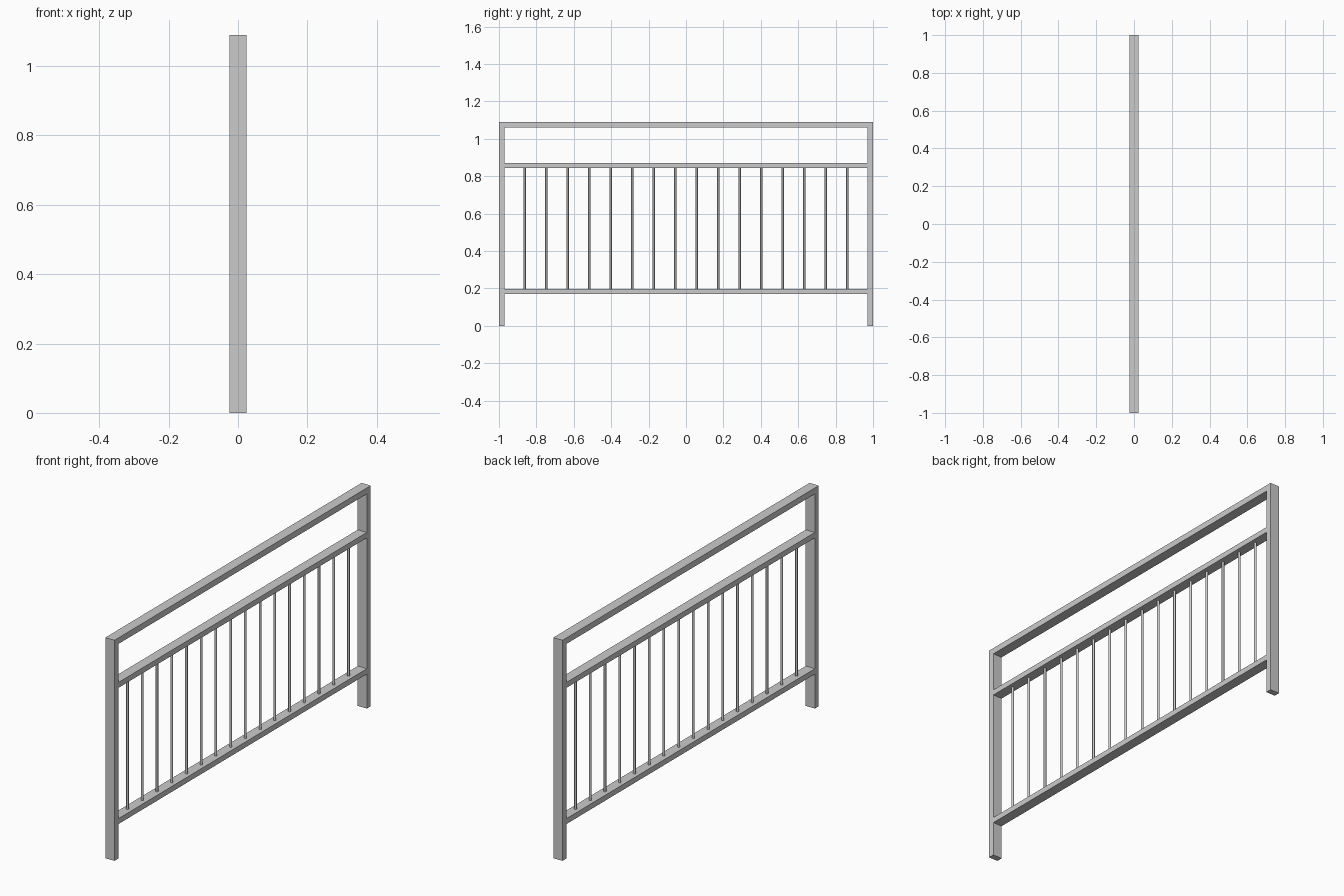
import bpy, bmesh
from mathutils import Vector

if "Cube" in bpy.data.objects:
    bpy.data.objects.remove(bpy.data.objects["Cube"])

W = 0.05          # depth of frame and rails along x
T = 0.03          # frame tube thickness
H = 1.09          # overall height


def finish(name, bm):
    bmesh.ops.recalc_face_normals(bm, faces=bm.faces)
    mesh = bpy.data.meshes.new(name)
    bm.to_mesh(mesh)
    bm.free()
    obj = bpy.data.objects.new(name, mesh)
    bpy.context.collection.objects.link(obj)
    return obj


def extruded(name, profile):
    """Extrude a (y, z) outline along x, centred on x = 0."""
    bm = bmesh.new()
    face = bm.faces.new([bm.verts.new((-W / 2, y, z)) for y, z in profile])
    out = bmesh.ops.extrude_face_region(bm, geom=[face])
    verts = [g for g in out["geom"] if isinstance(g, bmesh.types.BMVert)]
    bmesh.ops.translate(bm, verts=verts, vec=Vector((W, 0, 0)))
    return finish(name, bm)


# Outer frame: two posts and the handrail as one bent section
a = 1 - T
extruded("outer_frame", [(-1, 0), (-a, 0), (-a, H - T), (a, H - T),
                         (a, 0), (1, 0), (1, H), (-1, H)])

# Horizontal rails between the posts
for name, z0, z1 in (("lower_rail", 0.17, 0.197), ("upper_rail", 0.843, 0.87)):
    extruded(name, [(-a, z0), (a, z0), (a, z1), (-a, z1)])

# Thin round balusters, evenly spaced between the rails
COUNT, STEP = 16, 0.115
z0, z1 = 0.197, 0.843
for i in range(COUNT):
    y = (i - (COUNT - 1) / 2) * STEP
    bpy.ops.mesh.primitive_cylinder_add(vertices=16, radius=0.006, depth=z1 - z0,
                                        location=(0, y, (z0 + z1) / 2))
    bar = bpy.context.object
    bar.name = f"baluster_{i + 1:02d}"
    bpy.ops.object.shade_smooth_by_angle()
